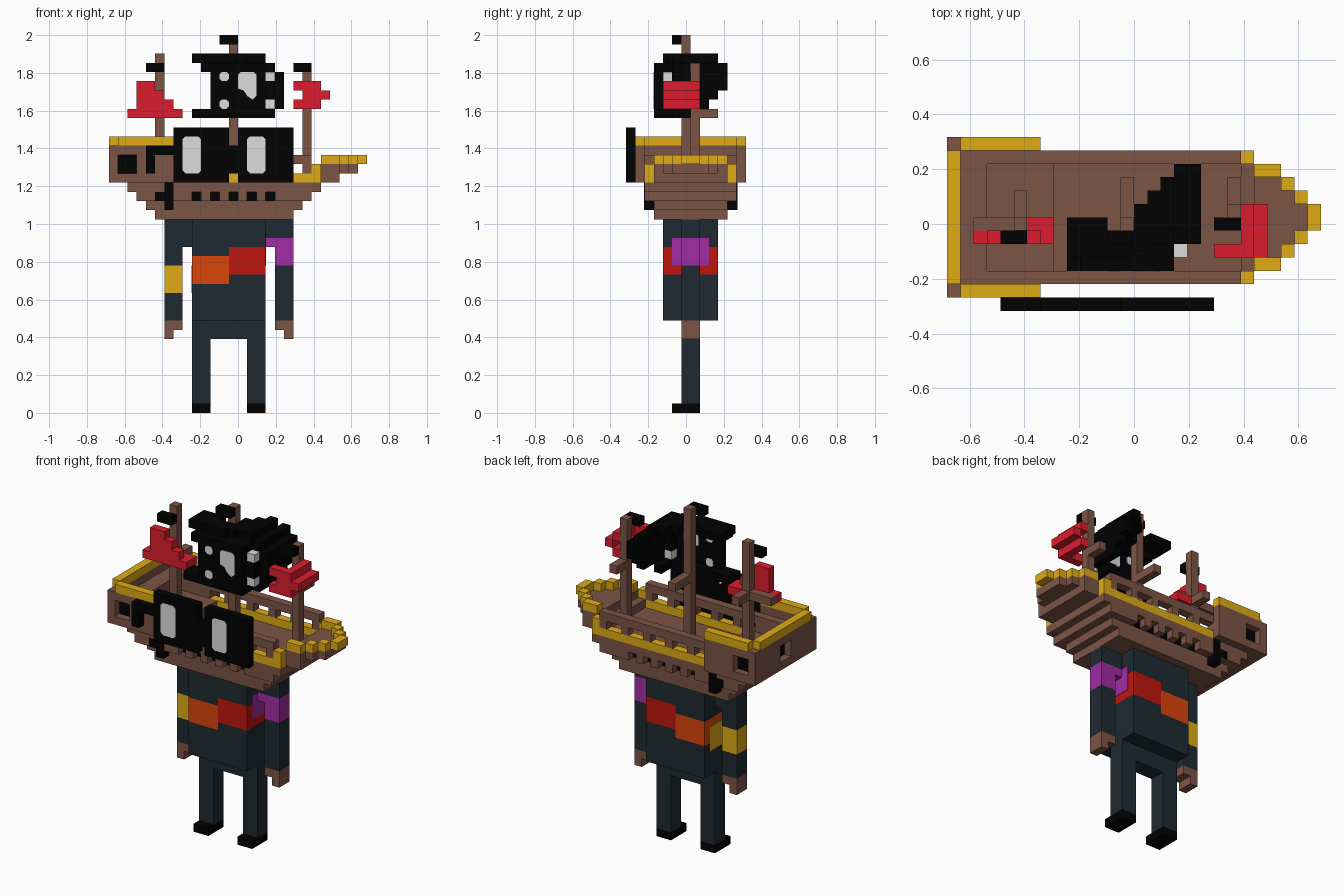
import bpy, bmesh, math

if "Cube" in bpy.data.objects:
    bpy.data.objects.remove(bpy.data.objects["Cube"])

V = 2 / 41                      # one block; i, j, k count blocks along x, y, z
def P(i, j, k):
    return ((i - 14) * V, (j - 6.5) * V, k * V)

COL = {"brown": (.205, .091, .062), "navy": (.0125, .023, .031), "gold": (.74, .41, .008),
       "red": (.72, .012, .028), "dark_red": (.53, .008, .004), "orange": (.72, .058, .003),
       "purple": (.36, .026, .37), "black": (.0005, .0005, .0005), "pale_grey": (.72, .72, .72)}
MATS = {}
for n, c in COL.items():
    MATS[n] = bpy.data.materials.new(n)
    MATS[n].diffuse_color = (*c, 1)

def finish(name, color, bm):
    bmesh.ops.recalc_face_normals(bm, faces=bm.faces)
    me = bpy.data.meshes.new(name)
    bm.to_mesh(me)
    bm.free()
    me.materials.append(MATS[color])
    bpy.context.collection.objects.link(bpy.data.objects.new(name, me))

# boxes given as (i0, i1, j0, j1, k0, k1)
def boxes(name, color, *bs):
    bm = bmesh.new()
    for a, b, c, d, e, f in bs:
        v = [bm.verts.new(P(i, j, k)) for i in (a, b) for j in (c, d) for k in (e, f)]
        for q in ((0, 1, 3, 2), (4, 6, 7, 5), (0, 4, 5, 1), (2, 3, 7, 6), (0, 2, 6, 4), (1, 5, 7, 3)):
            bm.faces.new([v[x] for x in q])
    finish(name, color, bm)

# outline in the (i, k) plane, pushed from j0 to j1
def plates(name, color, j0, j1, *outlines):
    bm = bmesh.new()
    for pts in outlines:
        a = [bm.verts.new(P(i, j0, k)) for i, k in pts]
        b = [bm.verts.new(P(i, j1, k)) for i, k in pts]
        bm.faces.new(a)
        bm.faces.new(b[::-1])
        for n in range(len(pts)):
            m = (n + 1) % len(pts)
            bm.faces.new((a[n], a[m], b[m], b[n]))
    finish(name, color, bm)

def chamfered(a, b, c, d, r):
    return [(a + r, c), (b - r, c), (b, c + r), (b, d - r), (b - r, d), (a + r, d), (a, d - r), (a, c + r)]

def both(b):                    # a box and its mirror image across the keel
    a, c, d, e, f, g = b
    return [b, (a, c, 14 - e, 14 - d, f, g)]

# ---- body ----
for s, i in (("left", 9), ("right", 15)):
    boxes(s + "_shoe", "black", (i, i + 2, 5, 8, 0, 1))
    boxes(s + "_leg", "navy", (i, i + 2, 6, 8, 1, 8))
boxes("pelvis", "navy", (9, 17, 6, 8, 8, 10))
boxes("torso", "navy", (9, 13, 4, 10, 10, 14), (9, 13, 4, 10, 17, 21),
      (13, 17, 4, 10, 10, 15), (13, 17, 4, 10, 18, 21))
boxes("belt_left", "orange", (9, 13, 4, 10, 14, 17))
boxes("belt_right", "dark_red", (13, 17, 4, 10, 15, 18))
boxes("left_arm", "navy", (6, 9, 6, 8, 18, 21), (6, 8, 6, 8, 16, 18), (6, 8, 6, 8, 10, 13))
boxes("left_arm_band", "gold", (6, 8, 6, 8, 13, 16), (8.95, 9, 5, 9, 13, 16))
boxes("right_arm", "navy", (17, 20, 6, 8, 19, 21), (18, 20, 6, 8, 10, 16))
boxes("right_arm_band", "purple", (17, 20, 6, 8, 18, 19), (18, 20, 6, 8, 16, 18), (17, 17.05, 5, 9, 16, 19))
boxes("left_hand", "brown", (6, 8, 6, 8, 9, 10), (6, 7, 6, 8, 8, 9))
boxes("right_hand", "brown", (18, 20, 6, 8, 9, 10), (19, 20, 6, 8, 8, 9))

# ---- hull: stacked plank layers, each longer than the one below ----
hull = [(5, 20, 3, 11, 21, 22), (4, 21, 3, 11, 22, 23), (3, 22, 3, 11, 23, 24), (2, 23, 2, 12, 24, 25),
        (22, 25, 3, 11, 25, 26), (23, 25, 3, 11, 26, 27), (25, 26, 4, 10, 26, 27), (26, 27, 5, 9, 26, 27)]
for a, b in ((3, 9), (10, 11), (12, 13), (14, 15), (16, 17), (18, 22)):
    hull += both((a, b, 2, 3, 23, 24))
boxes("hull", "brown", *hull)
ports = []
for i in range(9, 18, 2):
    ports += both((i, i + 1, 2.9, 3, 23, 24))
boxes("gun_ports", "black", *ports)

# stern castle with window openings and an inner ledge
stern = [(0, 1, 1, 6, 25, 29), (0, 1, 8, 13, 25, 29), (0, 1, 6, 8, 25, 26), (0, 1, 6, 8, 28, 29),
         (1, 3, 2, 12, 25, 28), (3, 8, 3, 11, 25, 26)]
for b in ((1, 7, 1, 2, 25, 26), (1, 7, 1, 2, 28, 29), (3, 7, 1, 2, 26, 28), (3, 7, 2, 3, 25, 28)):
    stern += both(b)
boxes("stern", "brown", *stern)
boxes("stern_windows", "black", (.9, 1, 6, 8, 26, 28), *both((1, 3, 1.9, 2, 26, 28)))
boxes("stern_trim", "gold", (0, 1, 2, 12, 29, 30), *both((1, 7, 1, 2, 29, 30)))

# rails along the sides and around the bow
boxes("side_trim", "gold", *both((7, 22, 2, 3, 25, 26)), *both((22, 23, 2, 3, 25, 27)))
rail = both((7, 22, 2, 3, 27, 28))
for i in range(9, 22, 3):
    rail += both((i, i + 1, 2, 3, 26, 27))
boxes("side_railing", "brown", *rail)
bow = [(27, 28, 6, 8, 27, 28)]
for a, b, j in ((23, 25, 3), (25, 26, 4), (26, 27, 5)):
    bow += both((a, b, j, j + 1, 27, 28))
boxes("bow_trim", "gold", *bow)
boxes("anchors", "black", *both((6, 7, 1.93, 3, 22, 25)), *both((5, 7, 1.93, 2.5, 23, 24)))

# ---- big eye plates on the front ----
boxes("eye_plates", "black", (7, 13, 0, 1, 25, 31), (14, 20, 0, 1, 25, 31), (13, 14, 0, 1, 26, 29),
      (4, 7, 0, 1, 28, 29), (4, 5, 0, 1, 26, 28))
plates("eyes", "pale_grey", -.02, .05, chamfered(8, 10, 26, 30, .3), chamfered(15, 17, 26, 30, .3))

# ---- masts, yards and pennants ----
boxes("left_mast", "brown", (5, 6, 6, 7, 25, 39), (5, 6, 7, 9, 32, 33), (2, 5, 6, 7, 32, 33))
boxes("centre_mast", "brown", (13, 14, 6, 7, 25, 41), (13, 14, 7, 10, 32, 33))
boxes("right_mast", "brown", (21, 22, 7, 8, 25, 38), (21, 22, 8, 10, 32, 33))
boxes("pennants", "black", (4, 6, 5, 6, 37, 38), (12, 14, 5, 6, 40, 41), (20, 22, 6, 7, 37, 38))

# ---- sails ----
boxes("left_sail", "red", (3, 5, 5, 6, 35, 36), (3, 6, 5, 6, 34, 35), (3, 7, 5, 6, 33, 34),
      (2, 8, 5, 6, 32, 33), (6, 8, 6, 7, 32, 33))
boxes("right_sail", "red", (20, 23, 4, 5, 35, 36), (22, 23, 5, 8, 35, 36), (21, 24, 4, 5, 34, 35),
      (23, 24, 5, 8, 34, 35), (20, 23, 4, 5, 33, 34), (22, 23, 5, 8, 33, 34))
sail = [(11, 17, 3, 4, 33, 37), (17, 18, 4, 5, 34, 36),             # billowing front sheet
        (18, 19, 5, 11, 35, 37), (18, 19, 5, 10, 34, 35), (18, 19, 5, 9, 33, 34),
        (10, 17, 3, 5, 37, 38), (17, 18, 5, 11, 37, 38),
        (9, 17, 3, 5, 32, 33), (17, 18, 5, 7, 32, 33),
        (9, 12, 4, 7, 38, 39), (12, 14, 4, 6, 38, 39)]              # stepped top edge
for i in (14, 15, 16):
    sail += [(i, i + 1, 4.5 if i < 15 else 5, i - 6, 38, 39), (i, i + 1, 5, i - 7, 37, 38)]
boxes("centre_sail", "black", *sail)
boxes("sail_corner_spots", "pale_grey", (17, 18, 4, 5, 36, 37), (17, 18, 4, 5, 33, 34))
plates("sail_emblem", "pale_grey", 2.95, 4.05,
       chamfered(12, 13, 36, 37, .25), chamfered(12, 13, 33, 34, .25),
       [(14, 35.2), (14.6, 35), (15, 34.4), (15.6, 34), (16, 34.4), (16, 36.7),
        (15.7, 37), (14.3, 37), (14, 36.7)])

for m in bpy.data.materials:
    if m.users and not m.is_grease_pencil:
        m.use_nodes = True
        m.node_tree.nodes["Principled BSDF"].inputs["Base Color"].default_value = m.diffuse_color
